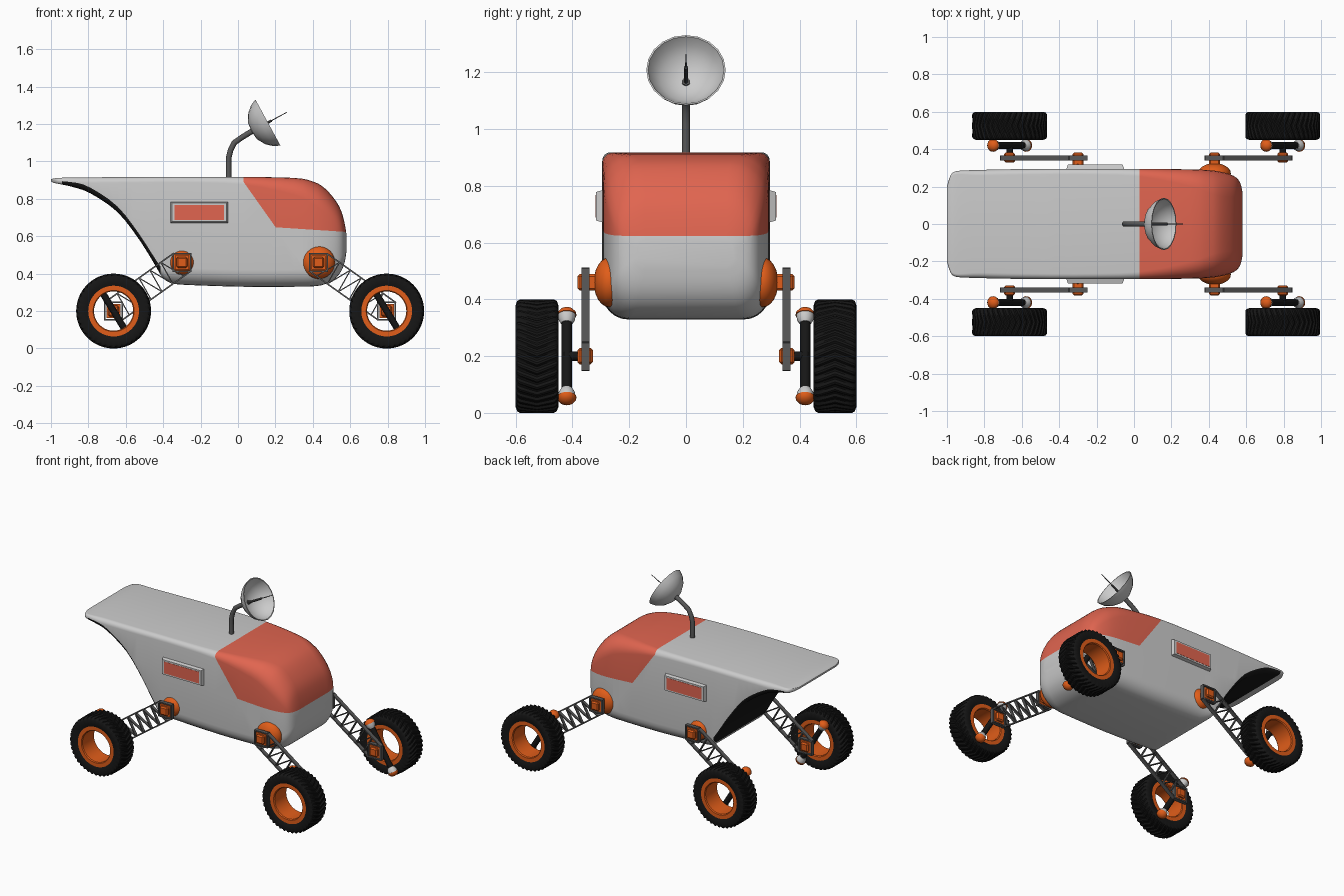
import bpy, bmesh, math
from mathutils import Vector, Matrix

if "Cube" in bpy.data.objects:
    bpy.data.objects.remove(bpy.data.objects["Cube"])


def mat(name, r, g, b):
    m = bpy.data.materials.new(name)
    m.diffuse_color = (r, g, b, 1)
    m.use_nodes = True
    m.node_tree.nodes["Principled BSDF"].inputs["Base Color"].default_value = m.diffuse_color
    return m


ORANGE = mat("orange", 0.75, 0.11, 0.01)
CORAL = mat("coral", 0.75, 0.13, 0.08)
BLACK = mat("black", 0.008, 0.008, 0.008)
DARK = mat("dark_grey", 0.1, 0.1, 0.1)
WHITE = mat("white", 0.8, 0.8, 0.78)


def finish(bm, name, material=None, angle=35):
    bmesh.ops.recalc_face_normals(bm, faces=bm.faces)
    me = bpy.data.meshes.new(name)
    bm.to_mesh(me)
    bm.free()
    me.shade_smooth()
    me.set_sharp_from_angle(angle=math.radians(angle))
    ob = bpy.data.objects.new(name, me)
    bpy.context.collection.objects.link(ob)
    if material:
        me.materials.append(material)
    return ob


def bridge(bm, rings, close):
    pairs = list(zip(rings, rings[1:])) + ([(rings[-1], rings[0])] if close else [])
    for a, b in pairs:
        for i in range(len(a)):
            j = (i + 1) % len(a)
            bm.faces.new((a[i], a[j], b[j], b[i]))


def lathe(name, profile, loc, axis, material=None, segs=32, closed=False, mod=None):
    """Revolve (radius, height) points about an axis through loc."""
    bm = bmesh.new()
    M = Matrix.Translation(loc) @ Vector(axis).to_track_quat('Z', 'Y').to_matrix().to_4x4()
    rings = []
    for r, h in profile:
        ring = []
        for i in range(segs):
            a, rr = 2 * math.pi * i / segs, r
            if mod:
                a, rr = mod(i, a, r, h)
            ring.append(bm.verts.new(M @ Vector((rr * math.cos(a), rr * math.sin(a), h))))
        rings.append(ring)
    bridge(bm, rings, closed)
    bmesh.ops.remove_doubles(bm, verts=bm.verts, dist=1e-5)
    if not closed:
        bmesh.ops.holes_fill(bm, edges=bm.edges, sides=0)
    return finish(bm, name, material)


def add_box(bm, centre, size, angle=0):
    M = (Matrix.Translation(centre) @ Matrix.Rotation(angle, 4, 'Y')
         @ Matrix.Diagonal((*size, 1)))
    return bmesh.ops.create_cube(bm, size=1, matrix=M)["verts"]


def add_beam(bm, p, q, y, t, depth):
    """Bar between two (x, z) points."""
    d = Vector(q) - Vector(p)
    c = (Vector(p) + Vector(q)) / 2
    add_box(bm, (c.x, y, c.y), (d.length + t, depth, t), -math.atan2(d.y, d.x))


# Hull: rounded sections (x, bottom, top, half width, bottom radius, top radius)
STATIONS = [
    (-1.0, .893, .905, .20, .03, .03), (-.985, .886, .909, .25, .03, .03),
    (-.96, .88, .912, .28, .03, .03), (-.89, .865, .914, .287, .03, .03),
    (-.79, .83, .915, .29, .03, .03), (-.645, .73, .916, .293, .03, .03),
    (-.527, .58, .917, .294, .03, .03), (-.446, .45, .918, .295, .035, .03),
    (-.40, .375, .918, .295, .05, .03), (-.355, .35, .918, .295, .075, .03),
    (-.28, .34, .918, .295, .09, .03), (.03, .33, .917, .295, .09, .04),
    (.3, .33, .912, .292, .09, .09), (.4, .332, .893, .288, .09, .12),
    (.46, .342, .86, .28, .09, .13), (.515, .37, .80, .265, .09, .12),
    (.55, .41, .74, .245, .08, .10), (.57, .46, .67, .215, .06, .07),
    (.58, .52, .61, .17, .03, .03)]


def smooth_stations(pts, n):
    out = []
    for i in range(len(pts) - 1):
        p = [pts[max(0, min(len(pts) - 1, i + k))] for k in (-1, 0, 1, 2)]
        for s in range(n):
            t = s / n
            out.append([0.5 * (2 * b + (c - a) * t + (2 * a - 5 * b + 4 * c - d) * t * t
                               + (3 * b - a - 3 * c + d) * t ** 3) for a, b, c, d in zip(*p)])
    return out + [list(pts[-1])]


bm = bmesh.new()
rings = []
for x, zb, zt, w, rb, rt in smooth_stations(STATIONS, 3):
    lim = (zt - zb) * 0.49
    rb, rt = min(rb, lim), min(rt, lim)
    ring = []
    for k, (sy, z, r) in enumerate([(1, zt - rt, rt), (-1, zt - rt, rt),
                                    (-1, zb + rb, rb), (1, zb + rb, rb)]):
        for j in range(7):
            a = math.pi / 2 * (k + j / 6)
            ring.append(bm.verts.new((x, sy * (w - r) + r * math.cos(a), z + r * math.sin(a))))
    rings.append(ring)
bridge(bm, rings, False)
bm.faces.new(rings[0])
bm.faces.new(rings[-1])
# Cut the canopy outline into the hull, then colour by region
CUTS = [(Vector((.03, 0, .9)), Vector((1, 0, 0))),
        (Vector((.03, 0, .89)), Vector((.24, 0, .17))),
        (Vector((.2, 0, .648)), Vector((.025, 0, .38)))]
for co, no in CUTS:
    bmesh.ops.bisect_plane(bm, geom=bm.verts[:] + bm.edges[:] + bm.faces[:],
                           plane_co=co, plane_no=no.normalized(), dist=1e-5)
bmesh.ops.recalc_face_normals(bm, faces=bm.faces)
for f in bm.faces:
    c = f.calc_center_median()
    if all((c - co).dot(no) > 0 for co, no in CUTS):
        f.material_index = 1
    elif -.93 < c.x < -.41 and f.normal.z < -.1:
        f.material_index = 2
hull = finish(bm, "hull", None, 50)
for m in (mat("hull_grey", .6, .6, .6), CORAL, BLACK):
    hull.data.materials.append(m)

# Antenna mast
cu = bpy.data.curves.new("antenna_mast", 'CURVE')
cu.dimensions = '3D'
cu.bevel_depth = 0.015
cu.bevel_resolution = 3
cu.use_fill_caps = True
sp = cu.splines.new('POLY')
path = [(-.05, .9), (-.05, 1.02), (-.04, 1.06), (-.02, 1.1), (.02, 1.128), (.085, 1.168)]
sp.points.add(len(path) - 1)
for p, (x, z) in zip(sp.points, path):
    p.co = (x, 0, z, 1)
cu.materials.append(DARK)
bpy.context.collection.objects.link(bpy.data.objects.new("antenna_mast", cu))

# Dish and feed spike
DC, DA = (.16, 0, 1.208), (.879, 0, .477)
lathe("antenna_dish", [(0, -.1), (.05, -.094), (.095, -.068), (.125, -.034), (.14, 0),
                       (.134, 0), (.119, -.032), (.09, -.062), (.047, -.086), (0, -.092)],
      DC, DA, segs=20)
lathe("antenna_feed", [(0, -.094), (.008, -.094), (.007, .02), (.003, .024), (.002, .115),
                       (0, .115)], DC, DA, DARK, segs=10)


def tread(i, a, r, h):
    return a + abs(h) * 2, r - (.007 if r > .19 and i % 4 > 1 else 0)


TYRE = [(.13, -.066), (.15, -.073), (.18, -.075), (.194, -.07), (.2, -.06), (.2, -.03),
        (.2, 0), (.2, .03), (.2, .06), (.194, .07), (.18, .075), (.15, .073), (.13, .066)]
RIM = [(.136, -.068), (.11, -.068), (.105, -.062), (.105, .062), (.11, .068), (.136, .068)]

for s, side in ((-1, "left"), (1, "right")):
    # Framed side window
    for name, w, h, y, d, taper, m in (("window_frame", .315, .117, .302, .03, .93, None),
                                       ("window_pane", .265, .08, .3055, .026, 1, CORAL)):
        bm = bmesh.new()
        verts = add_box(bm, (-.207, s * y, .728), (w, d, h))
        for v in verts:
            if v.co.y * s > y:
                v.co.x = -.207 + (v.co.x + .207) * taper
                v.co.z = .728 + (v.co.z - .728) * (taper - (.07 if taper < 1 else 0))
        finish(bm, f"{side}_{name}", m)

    for e, end, R in ((-1, "rear", .07), (1, "front", .088)):
        tag = f"{end}_{side}"
        bx, wx = .065 + e * .365, .065 + e * .73
        # Shoulder dome on the hull
        arc = [math.pi * k / 12 for k in range(13)]
        lathe(f"{tag}_shoulder", [(R * math.sin(a), -.055 * math.cos(a)) for a in arc],
              (bx, s * .27, .46), (0, s, 0), ORANGE)

        # Lattice arm: square end frames, two rails and a zigzag
        bm = bmesh.new()
        y, k = s * .354, .047
        for cx, cz in ((bx, .46), (wx, .2)):
            sq = [(cx - k, cz - k), (cx + k, cz - k), (cx + k, cz + k), (cx - k, cz + k)]
            for i in range(4):
                add_beam(bm, sq[i], sq[(i + 1) % 4], y, .008, .027)
        A, B = Vector((bx, .46)), Vector((wx, .2))
        off = Vector((e * k, k))
        for o in (off, -off):
            add_beam(bm, A + o, B + o, y, .008, .027)
        zig = [A.lerp(B, .1 + .8 * i / 10) + off * (1 if i % 2 else -1) for i in range(11)]
        for p, q in zip(zig, zig[1:]):
            add_beam(bm, p, q, y, .006, .02)
        finish(bm, f"{tag}_arm", DARK)

        # Pivot blocks at both ends
        for name, cx, cz, y0, y1 in (("upper_pivot", bx, .46, .30, .382),
                                     ("lower_pivot", wx, .2, .328, .382)):
            bm = bmesh.new()
            add_box(bm, (cx, s * (y0 + y1) / 2, cz), (.058, y1 - y0, .058))
            bmesh.ops.bevel(bm, geom=bm.edges[:], offset=.008, segments=1, affect='EDGES')
            add_box(bm, (cx, s * .354, cz), (.076, .018, .076))
            finish(bm, f"{tag}_{name}", ORANGE)

        # Axle and slanted carrier bar with two-tone end knobs
        lathe(f"{tag}_axle", [(0, 0), (.017, 0), (.017, .06), (0, .06)],
              (wx, s * .37, .2), (0, s, 0), BLACK, 16)
        c, d = Vector((wx, s * .42, .2)), Vector((-.085, 0, .14)).normalized()
        lathe(f"{tag}_carrier", [(0, -.15), (.018, -.15), (.018, .15), (0, .15)],
              c, d, BLACK, 16)
        for u in (-1, 1):
            lathe(f"{tag}_knob_base", [(0, -.028), (.02, -.028), (.029, -.012), (.031, .005),
                                       (0, .005)], c + d * u * .163, d * u, WHITE, 20)
            lathe(f"{tag}_knob_cap", [(0, .005), (.034, .005), (.033, .014), (.024, .025),
                                      (.012, .031), (0, .033)],
                  c + d * u * .163, d * u, ORANGE, 20)

        # Tyre with chevron tread, open rim
        centre = (wx, s * .525, .2)
        lathe(f"{tag}_tyre", TYRE, centre, (0, s, 0), BLACK, 160, True, tread)
        lathe(f"{tag}_rim", RIM, centre, (0, s, 0), ORANGE, 40, True)
